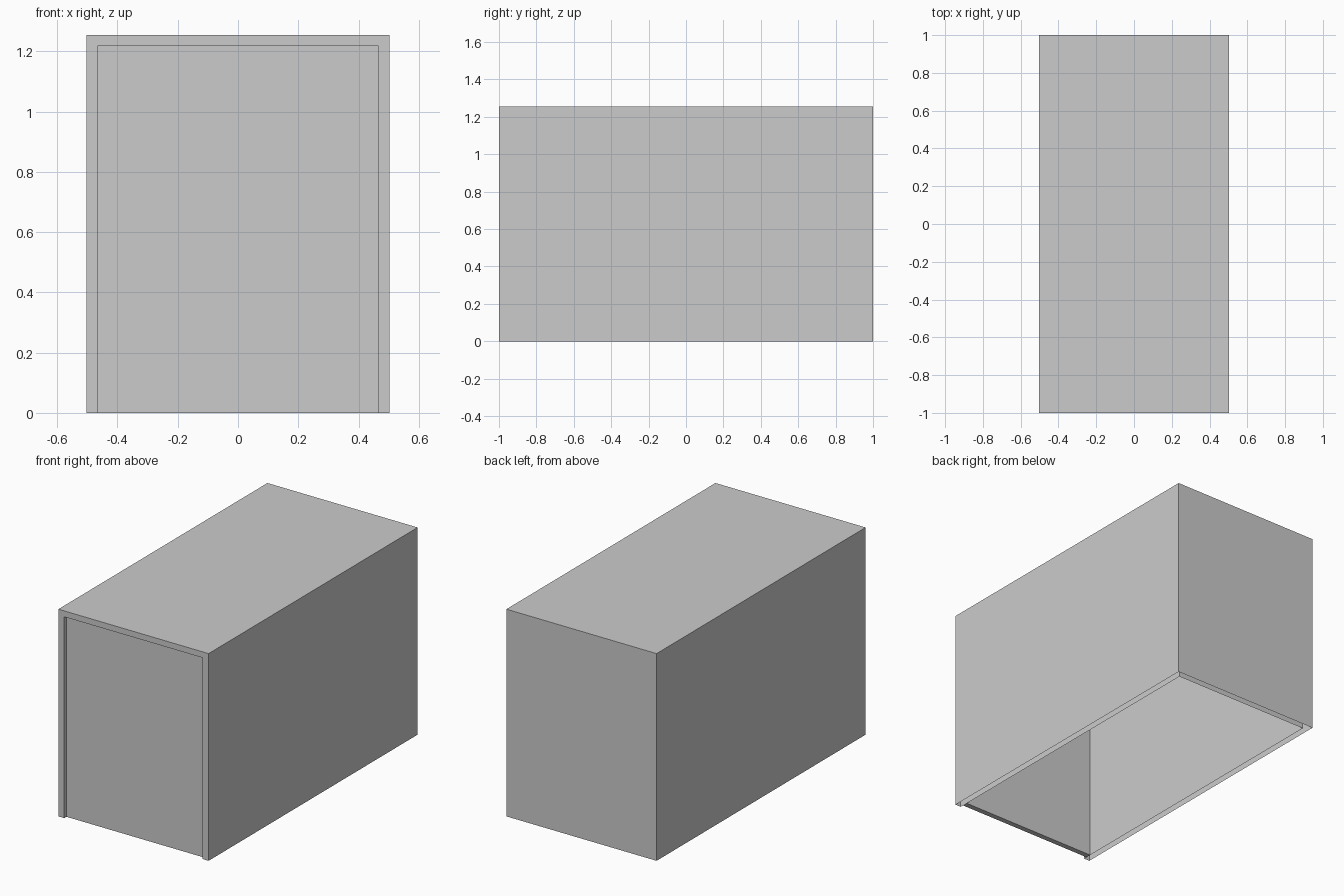
import bpy, bmesh

if "Cube" in bpy.data.objects:
    bpy.data.objects.remove(bpy.data.objects["Cube"])

HW, H, HL = 0.503, 1.255, 1.0        # outer half width, height, half length
SIDE, TOP, BACK = 0.039, 0.036, 0.04  # wall thicknesses
DOOR_FRONT, DOOR_BACK = -0.979, -0.946


def new_object(name, bm):
    bmesh.ops.recalc_face_normals(bm, faces=bm.faces)
    mesh = bpy.data.meshes.new(name)
    bm.to_mesh(mesh)
    bm.free()
    obj = bpy.data.objects.new(name, mesh)
    bpy.context.collection.objects.link(obj)
    return obj


def arch(bm, hw, h, y):
    """Upside-down U outline: foot, shoulder, shoulder, foot."""
    return [bm.verts.new((x, y, z)) for x, z in ((-hw, 0), (-hw, h), (hw, h), (hw, 0))]


def skin(bm, a, b):
    for i in range(3):
        bm.faces.new((a[i], a[i + 1], b[i + 1], b[i]))


# Housing: double-walled shell, open underneath and at the front
bm = bmesh.new()
rings = [
    arch(bm, HW, H, HL),
    arch(bm, HW, H, -HL),
    arch(bm, HW - SIDE, H - TOP, -HL),
    arch(bm, HW - SIDE, H - TOP, HL - BACK),
]
for a, b in zip(rings, rings[1:]):
    skin(bm, a, b)
bm.faces.new(rings[0])
bm.faces.new(rings[-1])
new_object("housing", bm)

# Recessed front panel
bm = bmesh.new()
bmesh.ops.create_cube(bm, size=1)
bmesh.ops.scale(bm, verts=bm.verts, vec=(2 * (HW - SIDE), DOOR_BACK - DOOR_FRONT, H - TOP))
bmesh.ops.translate(bm, verts=bm.verts, vec=(0, (DOOR_FRONT + DOOR_BACK) / 2, (H - TOP) / 2))
new_object("front_panel", bm)
